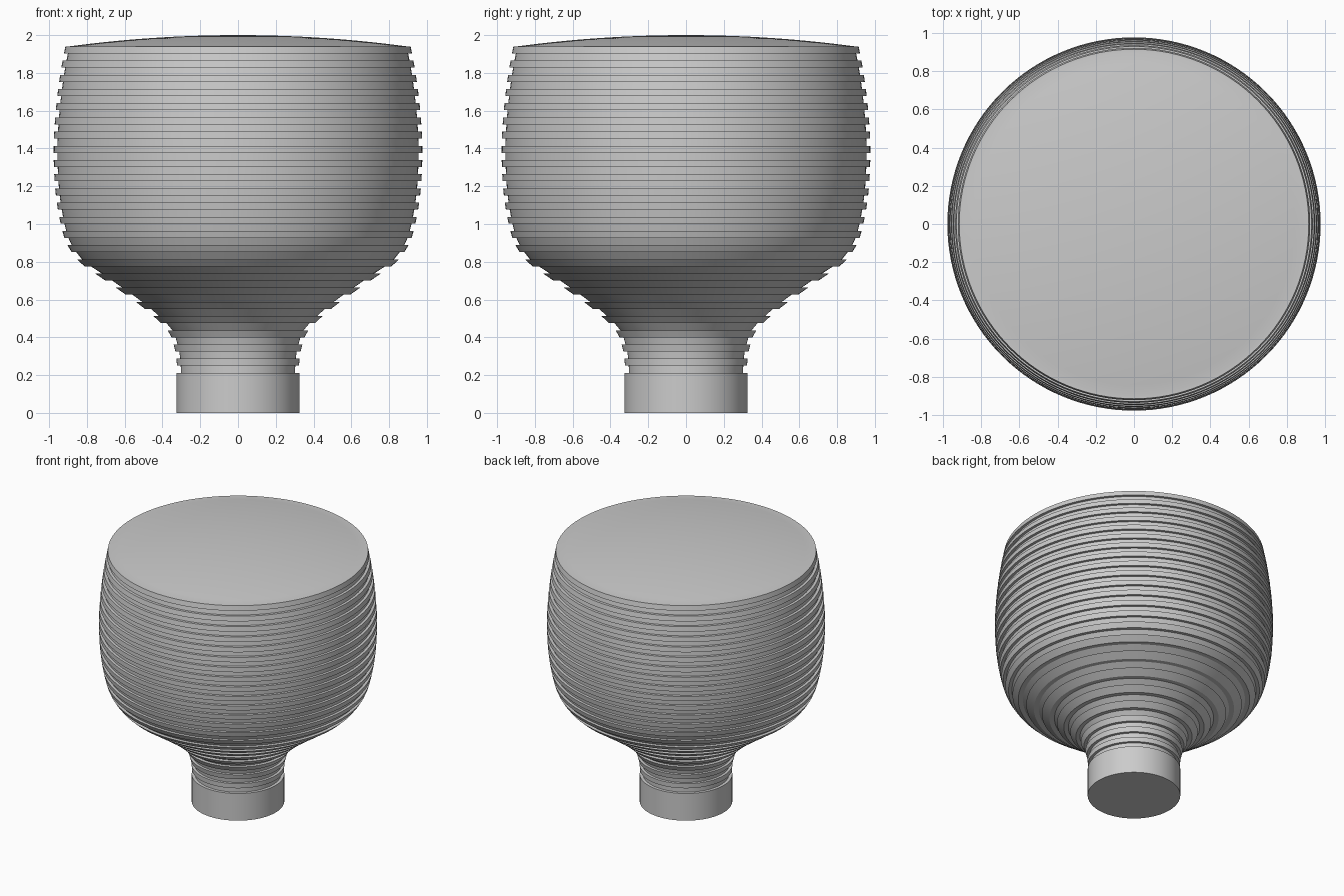
import bpy, bmesh, math
from mathutils import Vector

cube = bpy.data.objects.get("Cube")
if cube:
    bpy.data.objects.remove(cube, do_unlink=True)

SIDES = 128
RIDGES = 23          # raised bands on the body
STEM_TOP = 0.21
STEM_R = 0.325
FIRST, LAST = 0.25, 1.903
BAND = 0.037         # band height
DEPTH = 0.02         # groove depth, square to the surface
RIM_Z = 1.94
DOME_R = 0.897

# Outer outline: (height, radius)
OUTLINE = [(0.15, 0.321), (0.29, 0.326), (0.37, 0.343), (0.43, 0.367),
           (0.51, 0.445), (0.585, 0.537), (0.66, 0.643), (0.73, 0.745),
           (0.79, 0.83), (0.85, 0.88), (0.92, 0.917), (1.05, 0.949),
           (1.2, 0.969), (1.4, 0.976), (1.6, 0.965), (1.8, 0.94), (1.96, 0.91)]

grey = bpy.data.materials.new("plain_grey")
grey.use_nodes = True
colour = (0.6, 0.6, 0.6, 1)
grey.diffuse_color = colour
grey.node_tree.nodes["Principled BSDF"].inputs["Base Color"].default_value = colour


def slope_at(i):
    a, b = OUTLINE[max(i - 1, 0)], OUTLINE[min(i + 1, len(OUTLINE) - 1)]
    return (b[1] - a[1]) / (b[0] - a[0])


def radius(z):
    """Smooth outline radius at a height."""
    i = max(k for k in range(len(OUTLINE) - 1) if OUTLINE[k][0] <= z)
    (z0, r0), (z1, r1) = OUTLINE[i], OUTLINE[i + 1]
    h = z1 - z0
    t = (z - z0) / h
    s = t * t * (3 - 2 * t)
    return (r0 + (r1 - r0) * s + h * slope_at(i) * t * (1 - t) ** 2
            - h * slope_at(i + 1) * t * t * (1 - t))


def groove(z):
    """Radius at the bottom of a groove."""
    slope = (radius(z + 0.01) - radius(z - 0.01)) / 0.02
    return radius(z) - DEPTH * math.hypot(1, slope)


def lathe(name, profile, inside_z):
    """Turn a (radius, height) profile about z, facing away from inside_z."""
    bm = bmesh.new()
    verts = [bm.verts.new((r, 0, z)) for r, z in profile]
    edges = [bm.edges.new(pair) for pair in zip(verts, verts[1:])]
    bmesh.ops.spin(bm, geom=verts + edges, cent=(0, 0, 0), axis=(0, 0, 1),
                   angle=math.tau, steps=SIDES, use_merge=True)
    bmesh.ops.remove_doubles(bm, verts=bm.verts, dist=0.0001)
    bmesh.ops.recalc_face_normals(bm, faces=bm.faces)
    inside = Vector((0, 0, inside_z))
    facing = sum(f.normal.dot(f.calc_center_median() - inside) * f.calc_area()
                 for f in bm.faces)
    if facing < 0:
        bmesh.ops.reverse_faces(bm, faces=bm.faces)
    mesh = bpy.data.meshes.new(name)
    bm.to_mesh(mesh)
    bm.free()
    mesh.materials.append(grey)
    obj = bpy.data.objects.new(name, mesh)
    bpy.context.collection.objects.link(obj)
    bpy.ops.object.select_all(action="DESELECT")
    obj.select_set(True)
    bpy.context.view_layer.objects.active = obj
    bpy.ops.object.shade_smooth_by_angle(angle=math.radians(20))


# Plain stem with a closed foot
lathe("stem", [(0, 0), (STEM_R, 0), (STEM_R, STEM_TOP),
               (groove(STEM_TOP), STEM_TOP)], 0.1)

# Body with alternating grooves and raised bands
body = [(groove(STEM_TOP), STEM_TOP)]
for i in range(RIDGES):
    low = FIRST + (LAST - FIRST) * i / (RIDGES - 1)
    high = low + BAND
    body += [(groove(low), low), (radius(low), low), (radius(high), high)]
    if i < RIDGES - 1:
        body.append((groove(high), high))
lathe("ridged_body", body, 1)

# Narrow rim and shallow domed top
dome = [(radius(RIM_Z), RIM_Z)]
dome += [(DOME_R * k / 16, 2 - (2 - RIM_Z) * (k / 16) ** 2) for k in range(16, -1, -1)]
lathe("domed_top", dome, 1)
